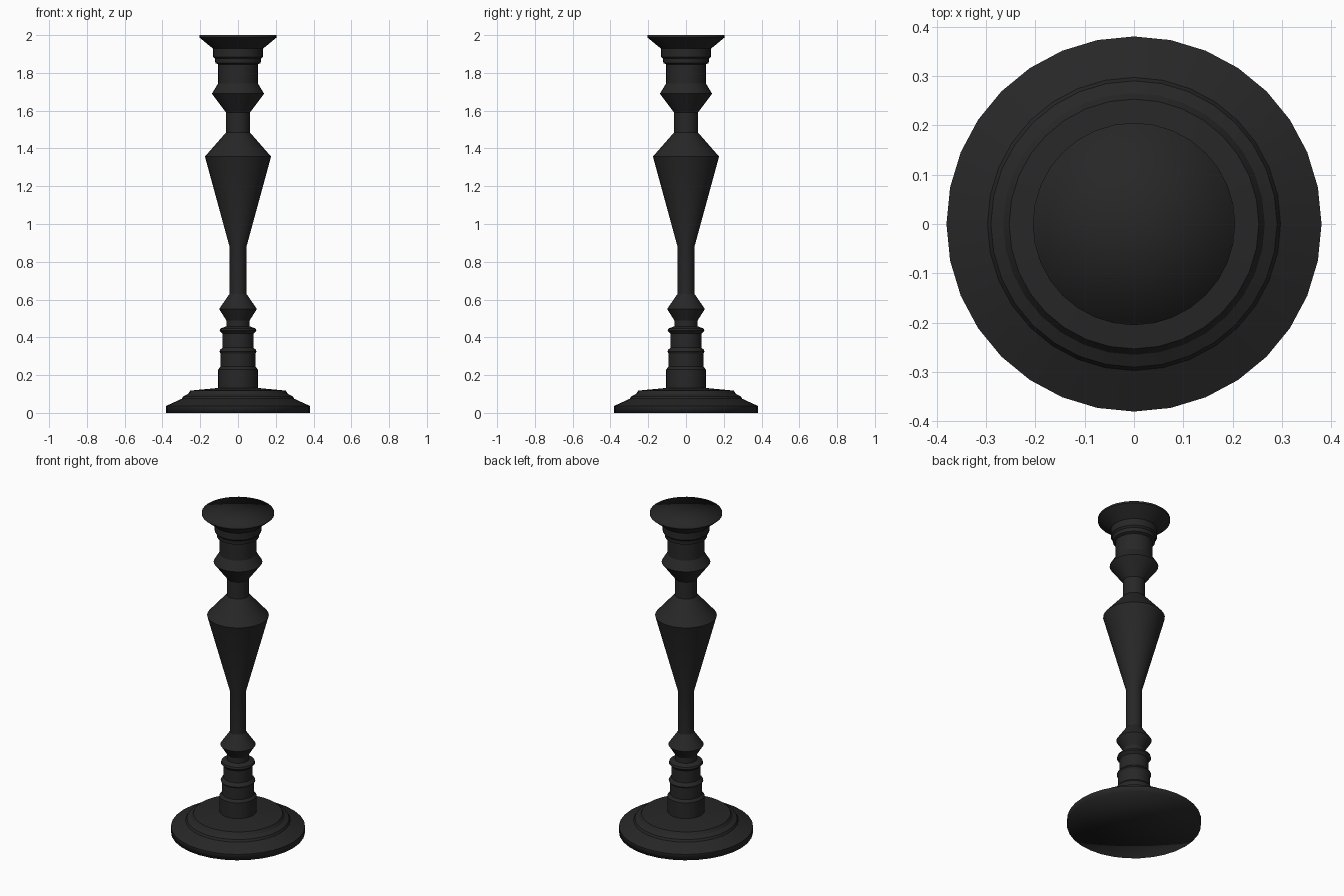
import bpy, bmesh, math

if "Cube" in bpy.data.objects:
    bpy.data.objects.remove(bpy.data.objects["Cube"])

SIDES = 32

black = bpy.data.materials.new("matte_black")
black.diffuse_color = (0.02, 0.02, 0.02, 1)
black.use_nodes = True
black.node_tree.nodes["Principled BSDF"].inputs["Base Color"].default_value = black.diffuse_color


def lathe(name, profile):
    """Turn an (r, z) profile around z; a radius of 0 closes the end on a centre point."""
    bm = bmesh.new()
    rings = []
    for r, z in profile:
        if r == 0:
            rings.append([bm.verts.new((0, 0, z))] * SIDES)
        else:
            rings.append([bm.verts.new((r * math.cos(a), r * math.sin(a), z))
                          for a in (2 * math.pi * i / SIDES for i in range(SIDES))])
    for low, high in zip(rings, rings[1:]):
        for i in range(SIDES):
            j = (i + 1) % SIDES
            corners = dict.fromkeys((low[i], low[j], high[j], high[i]))
            bm.faces.new(list(corners)).smooth = True
    bm.normal_update()
    # Crisp turned creases; the closed ends blend softly into their rims
    for e in bm.edges:
        at_cap = any(len(f.verts) == 3 for f in e.link_faces)
        if len(e.link_faces) == 2 and not at_cap:
            e.smooth = e.calc_face_angle() < math.radians(30)
    mesh = bpy.data.meshes.new(name)
    bm.to_mesh(mesh)
    bm.free()
    mesh.materials.append(black)
    obj = bpy.data.objects.new(name, mesh)
    bpy.context.collection.objects.link(obj)
    return obj


# Round stepped foot
lathe("base", [(0, 0), (0.38, 0), (0.38, 0.037), (0.297, 0.075), (0.29, 0.088),
               (0.265, 0.1), (0.253, 0.118), (0.105, 0.132)])

# Collared lower column
lathe("lower_column", [(0.105, 0.132), (0.105, 0.23), (0.092, 0.245), (0.092, 0.315),
                       (0.098, 0.325), (0.094, 0.335), (0.082, 0.345), (0.082, 0.42),
                       (0.097, 0.435), (0.093, 0.447), (0.062, 0.458), (0.062, 0.49)])

# Turned stem: bead, thin neck, long tapered vase, upper neck and bead
lathe("stem", [(0.062, 0.49), (0.1, 0.55), (0.045, 0.63), (0.045, 0.88),
               (0.175, 1.357), (0.063, 1.485), (0.063, 1.59), (0.138, 1.69),
               (0.105, 1.745)])

# Candle cup with flared drip tray
lathe("candle_cup", [(0.105, 1.745), (0.105, 1.845), (0.12, 1.852), (0.122, 1.875),
                     (0.132, 1.885), (0.132, 1.928), (0.205, 1.988), (0.205, 2.0),
                     (0, 2.0)])
